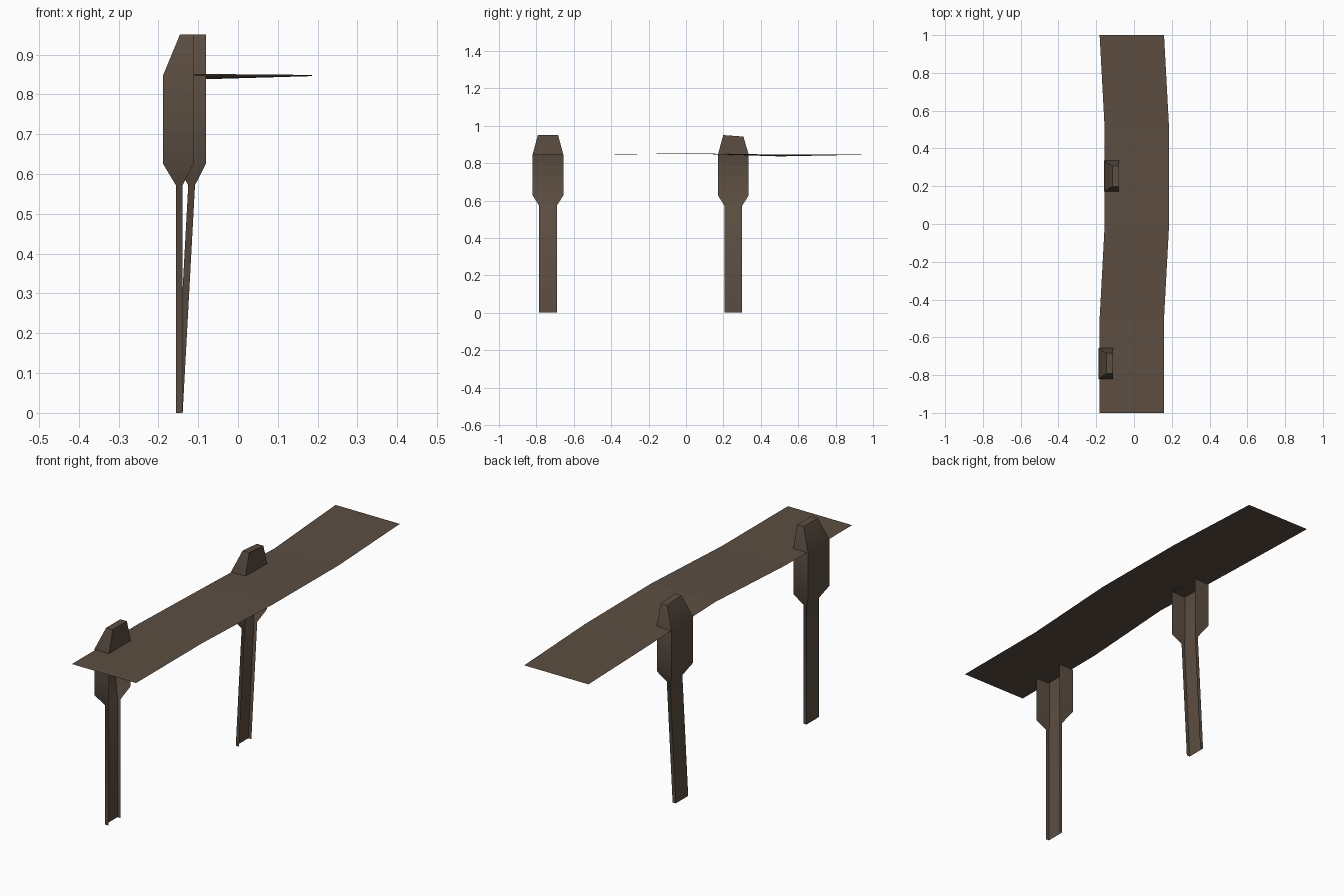
import bpy, bmesh, math

if "Cube" in bpy.data.objects:
    bpy.data.objects.remove(bpy.data.objects["Cube"])

brown = bpy.data.materials.new("dark weathered brown")
brown.diffuse_color = (0.107, 0.076, 0.054, 1)
brown.use_nodes = True
brown.node_tree.nodes["Principled BSDF"].inputs["Base Color"].default_value = brown.diffuse_color


def finish(name, bm, smooth=False):
    me = bpy.data.meshes.new(name)
    bm.to_mesh(me)
    bm.free()
    me.materials.append(brown)
    ob = bpy.data.objects.new(name, me)
    bpy.context.collection.objects.link(ob)
    if smooth:
        bpy.context.view_layer.objects.active = ob
        ob.select_set(True)
        bpy.ops.object.shade_smooth_by_angle(angle=math.radians(60))
        ob.select_set(False)
    return ob


# Bent, slightly twisted sheet rail: y, x shift, left z, right z
def rail():
    bm = bmesh.new()
    rows = [(-1, 0, .846, .846), (-.5, 0, .846, .846), (0, .027, .852, .849),
            (.5, .027, .836, .846), (1, 0, .846, .846)]
    prev = None
    for y, dx, zl, zr in rows:
        cur = [bm.verts.new((-.182 + dx, y, zl)), bm.verts.new((.159 + dx, y, zr))]
        if prev:
            bm.faces.new((prev[0], prev[1], cur[1], cur[0]))
        prev = cur
    finish("rail_sheet", bm)


# Channel post open towards +x: rings of z, web x, flange edge x, half width
def post(name, yc, lean, drop):
    rings = [(0, -.156, -.139, .047), (.572, -.156, -.139, .047),
             (.627, -.189, -.111, .082), (.846, -.189, -.111, .082),
             (.95, -.146, -.111, .054)]
    bm = bmesh.new()
    loops = []
    for z, web, edge, h in rings:
        dx = lean if z > 0 else 0
        loops.append([bm.verts.new((x + dx, yc + s * h, z))
                      for x, s in ((edge, -1), (web, -1), (web, 1), (edge, 1))])
    for a, b in zip(loops, loops[1:]):
        for i in range(3):
            bm.faces.new((a[i + 1], a[i], b[i], b[i + 1]))
    # closed cap above the rail
    a, b = loops[-2], loops[-1]
    b[2].co.z -= drop
    b[3].co.z -= drop
    bm.faces.new((a[0], a[3], b[3], b[0]))
    bm.faces.new((b[0], b[3], b[2], b[1]))
    finish(name, bm, True)


rail()
post("front_post", -.738, 0, 0)
post("rear_post", .253, .031, .008)
